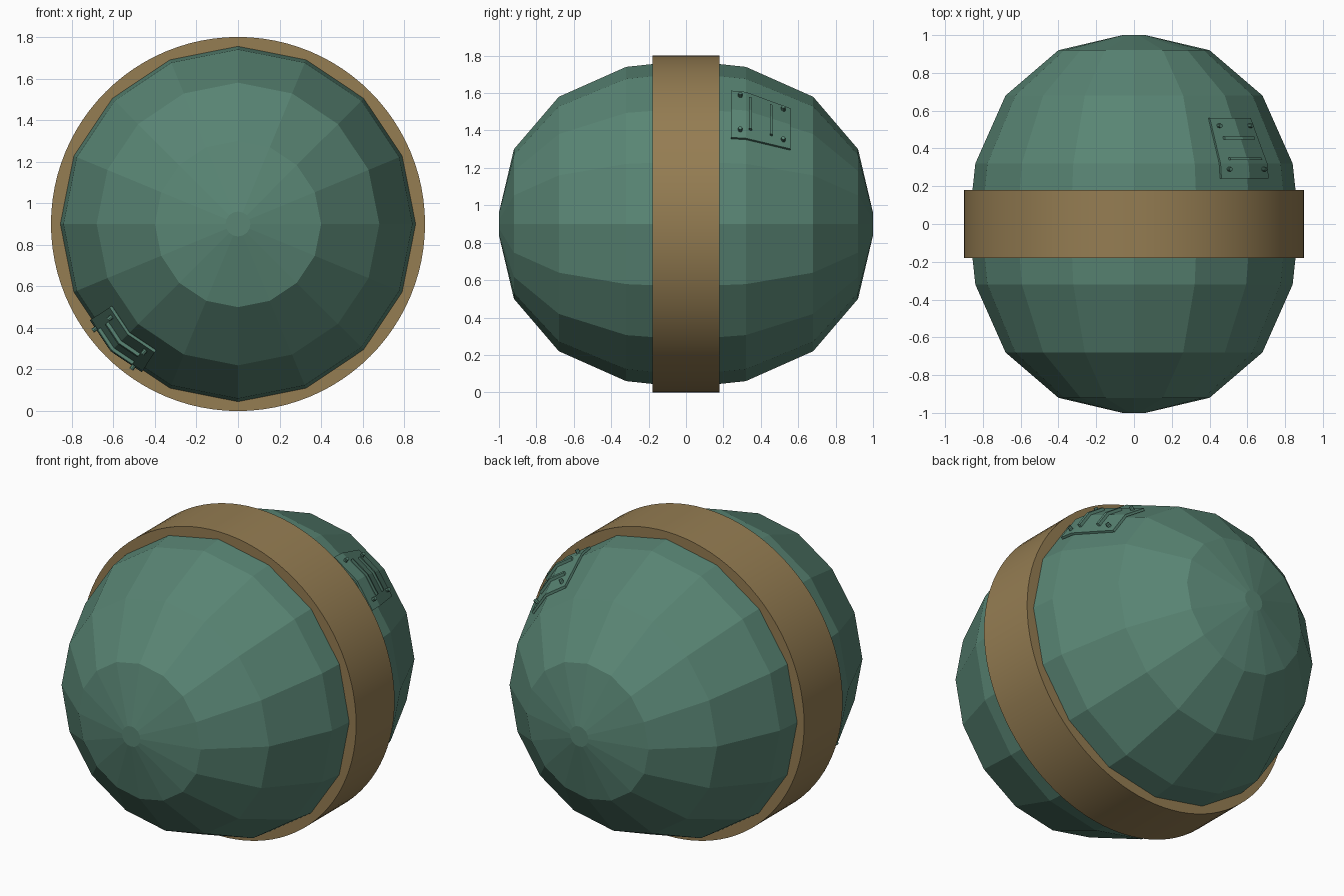
import bpy, bmesh
from math import sin, cos, pi, radians
from mathutils import Vector, Matrix

cube = bpy.data.objects.get("Cube")
if cube:
    bpy.data.objects.remove(cube, do_unlink=True)

CENTRE = Vector((0, 0, 0.9))
SIDES = 16
# Half profile of the shell: (distance along y, radius)
HALF = [(0.0, 0.86), (0.18, 0.855), (0.32, 0.84), (0.68, 0.68), (0.92, 0.40), (1.0, 0.06)]


def material(name, rgb):
    m = bpy.data.materials.new(name)
    m.use_nodes = True
    m.diffuse_color = (*rgb, 1)
    bsdf = m.node_tree.nodes["Principled BSDF"]
    bsdf.inputs["Base Color"].default_value = (*rgb, 1)
    bsdf.inputs["Roughness"].default_value = 0.7
    return m


GREEN = material("muted green", (0.10, 0.235, 0.175))
TAN = material("tan brown", (0.30, 0.205, 0.085))


def finish(bm, name, mat):
    bmesh.ops.recalc_face_normals(bm, faces=bm.faces[:])
    mesh = bpy.data.meshes.new(name)
    bm.to_mesh(mesh)
    bm.free()
    mesh.materials.append(mat)
    obj = bpy.data.objects.new(name, mesh)
    bpy.context.collection.objects.link(obj)
    return obj


def radial(angle):
    return Vector((cos(angle), 0, sin(angle)))


def lathe(name, profile, sides, mat, closed=False):
    """Spin a (y, radius) profile around the y axis."""
    bm = bmesh.new()
    rings = [[bm.verts.new(CENTRE + radial(2 * pi * i / sides) * r + Vector((0, y, 0)))
              for i in range(sides)] for y, r in profile]
    pairs = list(zip(rings, rings[1:]))
    if closed:
        pairs.append((rings[-1], rings[0]))
    else:
        bm.faces.new(rings[0])
        bm.faces.new(rings[-1])
    for a, b in pairs:
        for i in range(sides):
            j = (i + 1) % sides
            bm.faces.new((a[i], a[j], b[j], b[i]))
    return finish(bm, name, mat)


def on_shell(angle, y, lift):
    """Point above the faceted shell surface."""
    d = abs(y)
    for (y0, r0), (y1, r1) in zip(HALF, HALF[1:]):
        if y0 <= d <= y1:
            r = r0 + (r1 - r0) * (d - y0) / (y1 - y0)
            break
    step = 2 * pi / SIDES
    r *= cos(step / 2) / cos(angle % step - step / 2)
    return CENTRE + radial(angle) * (r + lift) + Vector((0, y, 0))


def patch(name, angles, ys, low, high):
    """Bent slab that follows the shell between two heights above it."""
    bm = bmesh.new()
    layers = [[[bm.verts.new(on_shell(a, y, h)) for y in ys] for a in angles]
              for h in (low, high)]
    base, top = layers
    for g in layers:
        for i in range(len(angles) - 1):
            for j in range(len(ys) - 1):
                bm.faces.new((g[i][j], g[i + 1][j], g[i + 1][j + 1], g[i][j + 1]))

    def rim(g):
        return ([row[0] for row in g] + g[-1][1:]
                + [row[-1] for row in g[-2::-1]] + g[0][-2:0:-1])

    lo, hi = rim(base), rim(top)
    for i in range(len(lo)):
        j = (i + 1) % len(lo)
        bm.faces.new((lo[i], lo[j], hi[j], hi[i]))
    return finish(bm, name, GREEN)


def screw(name, angle, y):
    bm = bmesh.new()
    turn = radial(angle).to_track_quat('Z', 'Y').to_matrix().to_4x4()
    place = Matrix.Translation(on_shell(angle, y, 0.02)) @ turn
    bmesh.ops.create_cone(bm, cap_ends=True, segments=8, radius1=0.011,
                          radius2=0.011, depth=0.04, matrix=place)
    return finish(bm, name, GREEN)


# Faceted shell
full = [(-y, r) for y, r in reversed(HALF)] + HALF[1:]
lathe("shell", full, SIDES, GREEN)

# Smooth belt around the middle
belt = lathe("belt", [(-0.18, 0.8), (-0.18, 0.9), (0.18, 0.9), (0.18, 0.8)], 96, TAN, closed=True)
bpy.ops.object.select_all(action='DESELECT')
belt.select_set(True)
bpy.context.view_layer.objects.active = belt
bpy.ops.object.shade_smooth_by_angle(angle=radians(30))

# Bent service plates with two ribs and four screws, on opposite corners
for label, side, mid in (("back", 1, pi / 4), ("front", -1, 5 * pi / 4)):
    def spread(degrees):
        return [mid - radians(degrees), mid, mid + radians(degrees)]

    patch(label + "_plate", spread(12), [side * y for y in (0.24, 0.32, 0.56)], 0.004, 0.018)
    for n, y in enumerate((0.345, 0.455)):
        patch(f"{label}_rib_{n}", spread(8), [side * (y - 0.007), side * (y + 0.007)], 0.01, 0.034)
    for n, y in enumerate((0.29, 0.52)):
        for m, turn in enumerate((-8.7, 8.7)):
            screw(f"{label}_screw_{n}{m}", mid + radians(turn), side * y)
